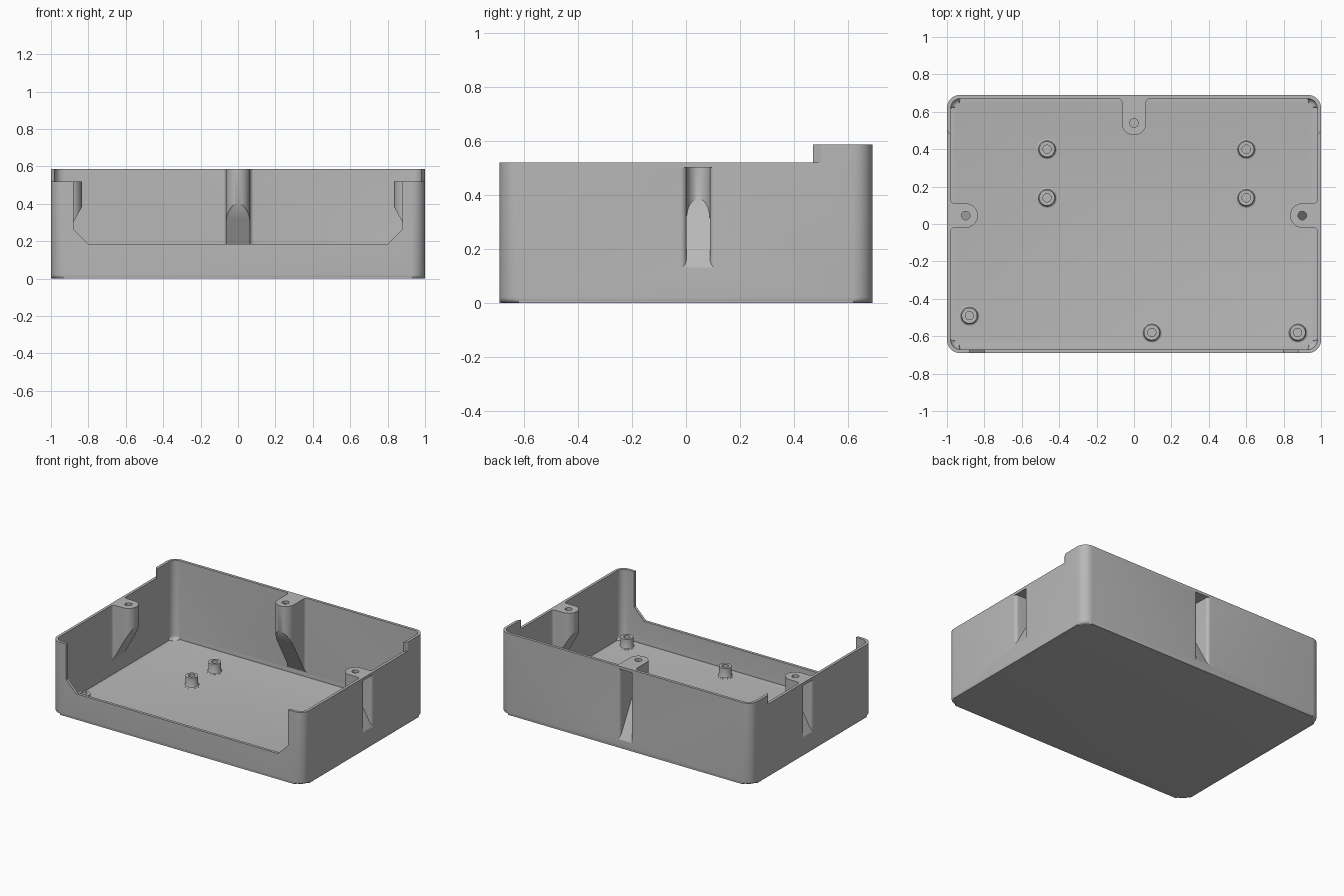
import bpy
import bmesh
from math import sin, cos, pi

if "Cube" in bpy.data.objects:
    bpy.data.objects.remove(bpy.data.objects["Cube"], do_unlink=True)

HX, HY = 1.0, 0.69        # half footprint
WALL = 0.02
RIM, SIDE_RIM = 0.585, 0.52
ABOVE = 0.65              # overshoot trimmed off at the rim

grey = bpy.data.materials.new("grey plastic")
grey.use_nodes = True
grey.diffuse_color = (0.48, 0.48, 0.48, 1)
grey.node_tree.nodes["Principled BSDF"].inputs["Base Color"].default_value = grey.diffuse_color


def finish(bm, name):
    bmesh.ops.recalc_face_normals(bm, faces=bm.faces)
    mesh = bpy.data.meshes.new(name)
    bm.to_mesh(mesh)
    bm.free()
    mesh.materials.append(grey)
    obj = bpy.data.objects.new(name, mesh)
    bpy.context.collection.objects.link(obj)
    return obj


def prism(name, outline, bottom, top, bevel=0, place=lambda a, b, z: (a, b, z)):
    """Extrude an outline; bottom may be a function of the outline point."""
    low = bottom if callable(bottom) else lambda a, b: bottom
    bm = bmesh.new()
    lower = [bm.verts.new(place(a, b, low(a, b))) for a, b in outline]
    upper = [bm.verts.new(place(a, b, top)) for a, b in outline]
    base = bm.faces.new(lower)
    bm.faces.new(upper)
    for i in range(len(outline)):
        j = (i + 1) % len(outline)
        bm.faces.new((lower[i], lower[j], upper[j], upper[i]))
    if bevel:
        bmesh.ops.bevel(bm, geom=list(base.edges), offset=bevel, segments=4,
                        profile=0.5, affect='EDGES')
    return finish(bm, name)


def arc(cx, cy, r, start, end, steps):
    return [(cx + r * cos(start + (end - start) * i / steps),
             cy + r * sin(start + (end - start) * i / steps)) for i in range(steps + 1)]


def rounded_rect(hx, hy, r):
    pts = []
    for k, (sx, sy) in enumerate(((1, 1), (-1, 1), (-1, -1), (1, -1))):
        pts += arc(sx * (hx - r), sy * (hy - r), r, k * pi / 2, (k + 1) * pi / 2, 8)
    return pts


def boss_outline(w, centre, base, flare, start):
    """Round-ended tongue, flared where it meets the wall: (across, depth)."""
    right = [(w + flare, start)]
    right += arc(w + flare, base + flare, flare, -pi / 2, -pi, 6)
    tip = arc(0, centre, w, 0, pi, 20)
    return right + tip + [(-u, d) for u, d in reversed(right)]


def combine(target, tool, operation):
    mod = target.modifiers.new(operation, 'BOOLEAN')
    mod.object, mod.operation, mod.solver = tool, operation, 'EXACT'
    bpy.ops.object.select_all(action='DESELECT')
    bpy.context.view_layer.objects.active = target
    target.select_set(True)
    bpy.ops.object.modifier_apply(modifier=mod.name)
    bpy.data.objects.remove(tool, do_unlink=True)


def smooth(obj):
    bpy.ops.object.select_all(action='DESELECT')
    bpy.context.view_layer.objects.active = obj
    obj.select_set(True)
    bpy.ops.object.shade_smooth_by_angle(angle=pi / 6)


# Tray shell
tray = prism("tray", rounded_rect(HX, HY, 0.07), 0, 0.62, 0.02)
combine(tray, prism("cavity", rounded_rect(HX - WALL, HY - WALL, 0.05), WALL, ABOVE, 0.025),
        'DIFFERENCE')

# Screw bosses: placement, depth of screw, top height, groove foot height
SLOPE = 1.79
bosses = [
    (lambda u, d, z: (HX - d, 0.045 + u, z), 0.10, SIDE_RIM, 0.13),
    (lambda u, d, z: (d - HX, 0.045 + u, z), 0.10, SIDE_RIM, 0.13),
    (lambda u, d, z: (u, HY - d, z), 0.15, RIM, 0.06),
]
for place, depth, top, foot in bosses:
    combine(tray, prism("boss", boss_outline(0.065, depth, WALL, 0.02, 0.008),
                        lambda u, d: foot - 0.043 + SLOPE * d, 0.61, 0, place), 'UNION')
for place, depth, top, foot in bosses:
    # Groove hollowed from outside, leaving a top plate with a screw hole
    combine(tray, prism("groove", boss_outline(0.043, depth, 0, 0.022, -0.02),
                        lambda u, d: foot + SLOPE * d, top - WALL, 0, place), 'DIFFERENCE')
    combine(tray, prism("hole", arc(0, depth, 0.023, 0, 2 * pi * 23 / 24, 23),
                        top - 0.03, ABOVE, 0, place), 'DIFFERENCE')

# Rim height, lower side rims and front opening
combine(tray, prism("rim_cut", rounded_rect(1.2, 0.9, 0.1), RIM, 0.7), 'DIFFERENCE')
step = [(-1.1, -0.8), (1.1, -0.8), (1.1, 0.53), (1.02, 0.53), (0.96, 0.44),
        (-0.96, 0.44), (-1.02, 0.53), (-1.1, 0.53)]
combine(tray, prism("step_cut", step, SIDE_RIM, ABOVE), 'DIFFERENCE')
opening = [(0.80, 0.185), (0.88, 0.265), (0.88, 0.7)]
opening += [(-x, z) for x, z in reversed(opening)]
combine(tray, prism("opening_cut", opening, -0.8, -0.655, 0,
                    lambda a, b, z: (a, z, b)), 'DIFFERENCE')
smooth(tray)

# Board standoffs: turned profile of (radius, height)
profile = [(0.054, 0.015), (0.054, 0.021), (0.046, 0.025), (0.042, 0.034),
           (0.042, 0.09), (0.022, 0.09), (0.022, 0.03)]
spots = [(-0.465, 0.4), (0.6, 0.4), (-0.465, 0.14), (0.6, 0.14),
         (-0.88, -0.49), (0.095, -0.58), (0.875, -0.58)]
for n, (x, y) in enumerate(spots, 1):
    bm = bmesh.new()
    rings = [[bm.verts.new((x + a, y + b, z)) for a, b in arc(0, 0, r, 0, 2 * pi * 23 / 24, 23)]
             for r, z in profile]
    for lo, hi in zip(rings, rings[1:]):
        for i in range(24):
            j = (i + 1) % 24
            bm.faces.new((lo[i], lo[j], hi[j], hi[i]))
    bm.faces.new(rings[0])
    bm.faces.new(rings[-1])
    smooth(finish(bm, f"standoff_{n}"))
